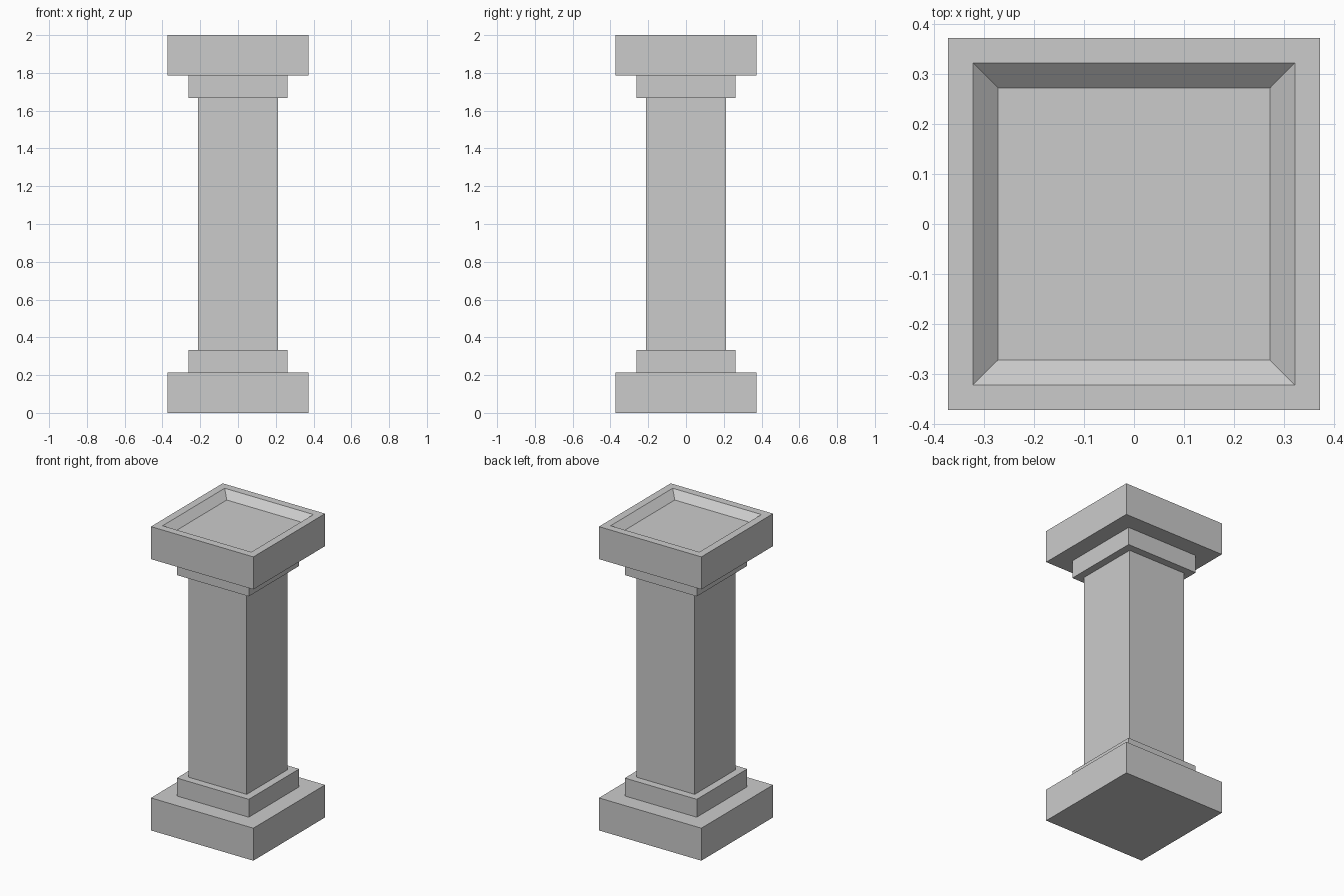
import bpy
import bmesh
from mathutils import Matrix

if "Cube" in bpy.data.objects:
    bpy.data.objects.remove(bpy.data.objects["Cube"])


def block(name, half, z0, z1, recess=None):
    """Square block; recess = (rim width, slope width, depth) sinks the top face."""
    bm = bmesh.new()
    size = Matrix.Diagonal((2 * half, 2 * half, z1 - z0, 1))
    bmesh.ops.create_cube(bm, size=1, matrix=Matrix.Translation((0, 0, (z0 + z1) / 2)) @ size)
    if recess:
        rim, slope, depth = recess
        bm.normal_update()
        top = max(bm.faces, key=lambda f: f.calc_center_median().z)
        bmesh.ops.inset_region(bm, faces=[top], thickness=rim, use_even_offset=True)
        bmesh.ops.inset_region(bm, faces=[top], thickness=slope, use_even_offset=True)
        for v in top.verts:
            v.co.z = z1 - depth
    bm.normal_update()
    mesh = bpy.data.meshes.new(name)
    bm.to_mesh(mesh)
    bm.free()
    obj = bpy.data.objects.new(name, mesh)
    bpy.context.collection.objects.link(obj)
    return obj


# Base plinth and its step
block("base_plinth", 0.373, 0.0, 0.214)
block("base_step", 0.262, 0.214, 0.332)

# Square shaft
block("shaft", 0.212, 0.332, 1.668)

# Capital step and the cap with a sloped, sunken top
block("capital_step", 0.262, 1.668, 1.786)
block("cap", 0.373, 1.786, 2.0, recess=(0.05, 0.05, 0.045))
